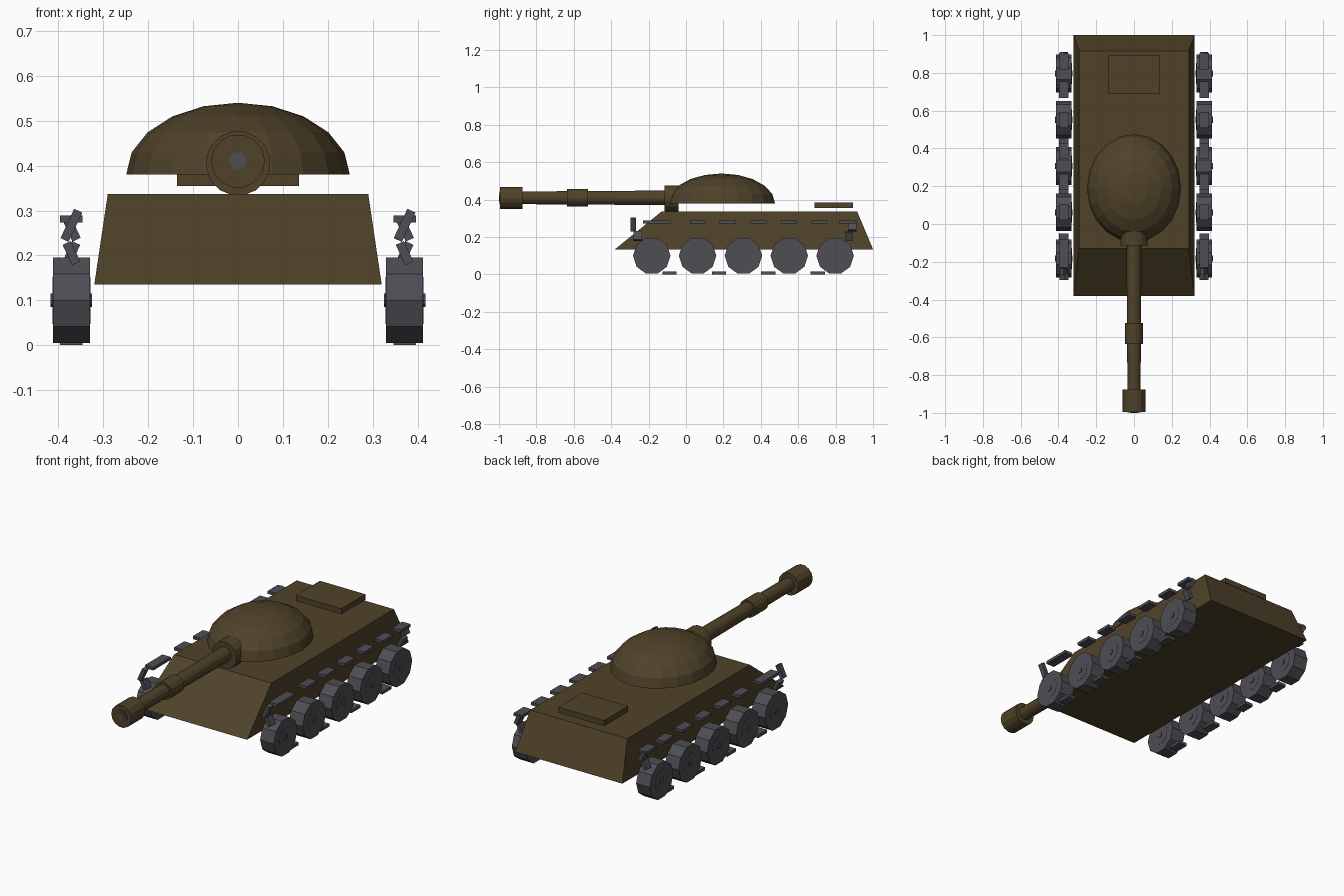
import bpy, bmesh, math
from mathutils import Matrix, Vector

if "Cube" in bpy.data.objects:
    bpy.data.objects.remove(bpy.data.objects["Cube"])


def material(name, rgb):
    m = bpy.data.materials.new(name)
    m.diffuse_color = (*rgb, 1)
    m.use_nodes = True
    m.node_tree.nodes["Principled BSDF"].inputs["Base Color"].default_value = m.diffuse_color
    return m


OLIVE = material("olive paint", (0.078, 0.055, 0.022))
GREY = material("dark grey metal", (0.075, 0.075, 0.088))


def finish(bm, name, mat):
    bmesh.ops.recalc_face_normals(bm, faces=bm.faces)
    me = bpy.data.meshes.new(name)
    bm.to_mesh(me)
    bm.free()
    me.materials.append(mat)
    ob = bpy.data.objects.new(name, me)
    bpy.context.collection.objects.link(ob)
    return ob


def box(name, mat, centre, size, tilt=0):
    bm = bmesh.new()
    bmesh.ops.create_cube(bm, size=1)
    m = (Matrix.Translation(centre) @ Matrix.Rotation(math.radians(tilt), 4, 'Y')
         @ Matrix.Diagonal((*size, 1)))
    bmesh.ops.transform(bm, matrix=m, verts=bm.verts)
    return finish(bm, name, mat)


def lathe(name, mat, centre, axis, profile, sides, phase=0):
    """Closed solid from (offset along axis, radius) rings; axis is 'X' or 'Y'."""
    bm = bmesh.new()
    rings = []
    for d, r in profile:
        ring = []
        for i in range(sides):
            a = 2 * math.pi * i / sides + phase
            u, z = r * math.cos(a), r * math.sin(a)
            p = (d, u, z) if axis == 'X' else (u, d, z)
            ring.append(bm.verts.new(Vector(centre) + Vector(p)))
        rings.append(ring)
    for a, b in zip(rings, rings[1:]):
        for i in range(sides):
            j = (i + 1) % sides
            bm.faces.new((a[i], a[j], b[j], b[i]))
    bm.faces.new(rings[0])
    bm.faces.new(rings[-1])
    return finish(bm, name, mat)


# Hull: tapered body with a long sloped nose
bm = bmesh.new()
corners = []
for w, y0, y1, z in ((0.32, -0.38, 1.0, 0.135), (0.29, -0.13, 0.915, 0.337)):
    corners += [bm.verts.new(p) for p in
                ((-w, y0, z), (w, y0, z), (w, y1, z), (-w, y1, z))]
bm.faces.new(corners[:4])
bm.faces.new(corners[4:])
for i in range(4):
    j = (i + 1) % 4
    bm.faces.new((corners[i], corners[j], corners[j + 4], corners[i + 4]))
finish(bm, "hull", OLIVE)

# Engine hatch floating just above the rear deck
box("engine_hatch", OLIVE, (0, 0.79, 0.37), (0.272, 0.205, 0.03))

# Turret: faceted half dome, closed underneath
bm = bmesh.new()
bmesh.ops.create_uvsphere(bm, u_segments=20, v_segments=10, radius=1)
cut = bmesh.ops.bisect_plane(bm, geom=bm.verts[:] + bm.edges[:] + bm.faces[:], dist=1e-4,
                             plane_co=(0, 0, 0), plane_no=(0, 0, 1), clear_inner=True)
bmesh.ops.holes_fill(bm, edges=[e for e in bm.edges if e.is_boundary], sides=0)
bmesh.ops.transform(bm, verts=bm.verts, matrix=Matrix.Translation((0, 0.19, 0.38))
                    @ Matrix.Diagonal((0.249, 0.286, 0.16, 1)))
finish(bm, "turret", OLIVE)

# Gun: mantlet, tapered barrel, collar, muzzle and bore
lathe("gun_mantlet", OLIVE, (0, 0, 0.405), 'Y', [(-0.115, 0.072), (-0.04, 0.072)], 16, math.pi / 16)
lathe("gun_barrel", OLIVE, (0, 0, 0.41), 'Y', [(-0.998, 0.034), (-0.08, 0.04)], 14)
lathe("barrel_collar", OLIVE, (0, 0, 0.41), 'Y', [(-0.635, 0.047), (-0.525, 0.047)], 14)
lathe("muzzle", OLIVE, (0, 0, 0.41), 'Y', [(-0.995, 0.06), (-0.875, 0.06)], 14)
lathe("gun_bore", GREY, (0, 0, 0.41), 'Y', [(-1.0, 0.019), (-0.98, 0.019)], 12)

for side, s in (("left", -1), ("right", 1)):
    x = 0.371 * s
    # Road wheels: ten-sided with a raised disc and small hub
    for i in range(5):
        c = (x, -0.183 + 0.245 * i, 0.1)
        lathe(f"{side}_wheel_{i+1}", GREY, c, 'X',
              [(-0.046, 0.016), (-0.042, 0.016), (-0.042, 0.055), (-0.041, 0.055), (-0.041, 0.1),
               (0.041, 0.1), (0.041, 0.055), (0.042, 0.055), (0.042, 0.016), (0.046, 0.016)], 10)
    # Track plates above and below the wheels
    for i, y in enumerate((-0.186, -0.122, 0.064, 0.223, 0.387, 0.55, 0.711, 0.862)):
        box(f"{side}_upper_track_plate_{i+1}", GREY, (x, y, 0.281), (0.05, 0.086, 0.016))
    for i in range(4):
        box(f"{side}_lower_track_plate_{i+1}", GREY, (x, -0.088 + 0.264 * i, 0.008),
            (0.05, 0.076, 0.016))
    # Twisted track plates at both ends
    for name, y, z, dy, h, tilt in (("front_high", -0.281, 0.267, 0.03, 0.072, 25),
                                    ("front_low", -0.258, 0.205, 0.044, 0.05, -25),
                                    ("rear_high", 0.888, 0.26, 0.046, 0.055, -25),
                                    ("rear_low", 0.872, 0.205, 0.038, 0.05, 25)):
        box(f"{side}_{name}_track_plate", GREY, (x, y, z), (0.02, dy, h), tilt)
